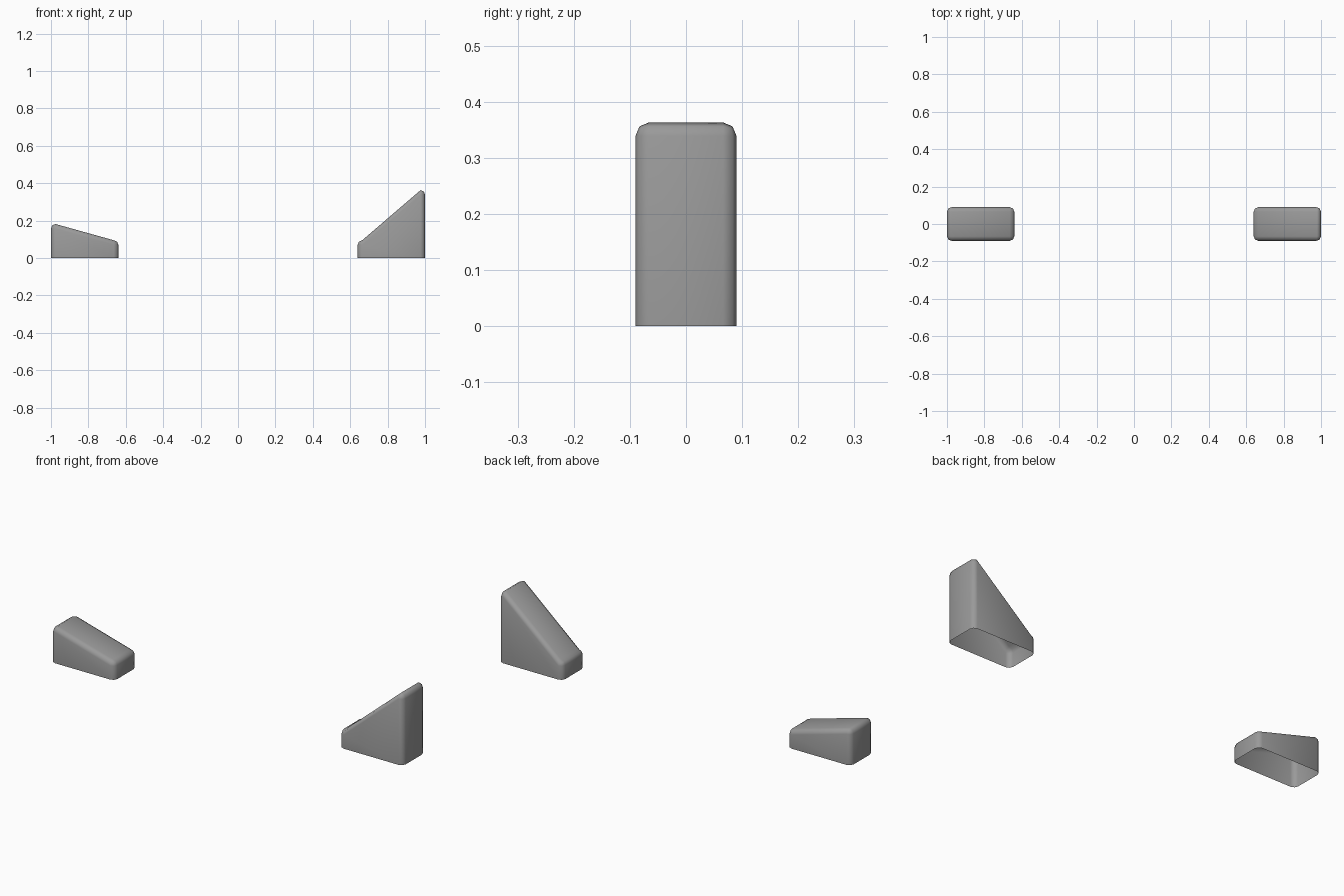
import bpy
import bmesh
import math
from mathutils import Matrix

cube = bpy.data.objects.get("Cube")
if cube:
    bpy.data.objects.remove(cube, do_unlink=True)

LENGTH, WIDTH, LOW = 0.36, 0.18, 0.095   # shared footprint and low-end height
RADIUS = 0.024                           # rounded edges

grey = bpy.data.materials.new("plain_grey")
grey.use_nodes = True
colour = (0.32, 0.32, 0.32, 1)
grey.diffuse_color = colour
grey.node_tree.nodes["Principled BSDF"].inputs["Base Color"].default_value = colour


def wedge(name, side, high):
    """Open-bottomed rounded box whose outer end is raised to form a slope."""
    bm = bmesh.new()
    size = Matrix.Diagonal((LENGTH, WIDTH, LOW, 1))
    bmesh.ops.create_cube(bm, size=1, matrix=Matrix.Translation((0, 0, LOW / 2)) @ size)

    # Open the underside, then round every remaining corner
    bottom = [f for f in bm.faces if f.normal.z < -0.5]
    bmesh.ops.delete(bm, geom=bottom, context='FACES_ONLY')
    edges = [e for e in bm.edges if not e.is_boundary]
    bmesh.ops.bevel(bm, geom=edges, offset=RADIUS, offset_type='OFFSET',
                    segments=2, profile=0.5, affect='EDGES')

    # Lift the outer end of the top
    for v in bm.verts:
        if v.co.x * side > 0 and v.co.z > LOW / 2:
            v.co.z += high - LOW

    mesh = bpy.data.meshes.new(name)
    bm.to_mesh(mesh)
    bm.free()
    mesh.materials.append(grey)
    obj = bpy.data.objects.new(name, mesh)
    obj.location.x = side * (1 - LENGTH / 2)
    bpy.context.collection.objects.link(obj)

    bpy.ops.object.select_all(action='DESELECT')
    obj.select_set(True)
    bpy.context.view_layer.objects.active = obj
    bpy.ops.object.shade_smooth_by_angle(angle=math.radians(60))


wedge("low_wedge_right", -1, 0.182)
wedge("tall_wedge_left", 1, 0.363)
